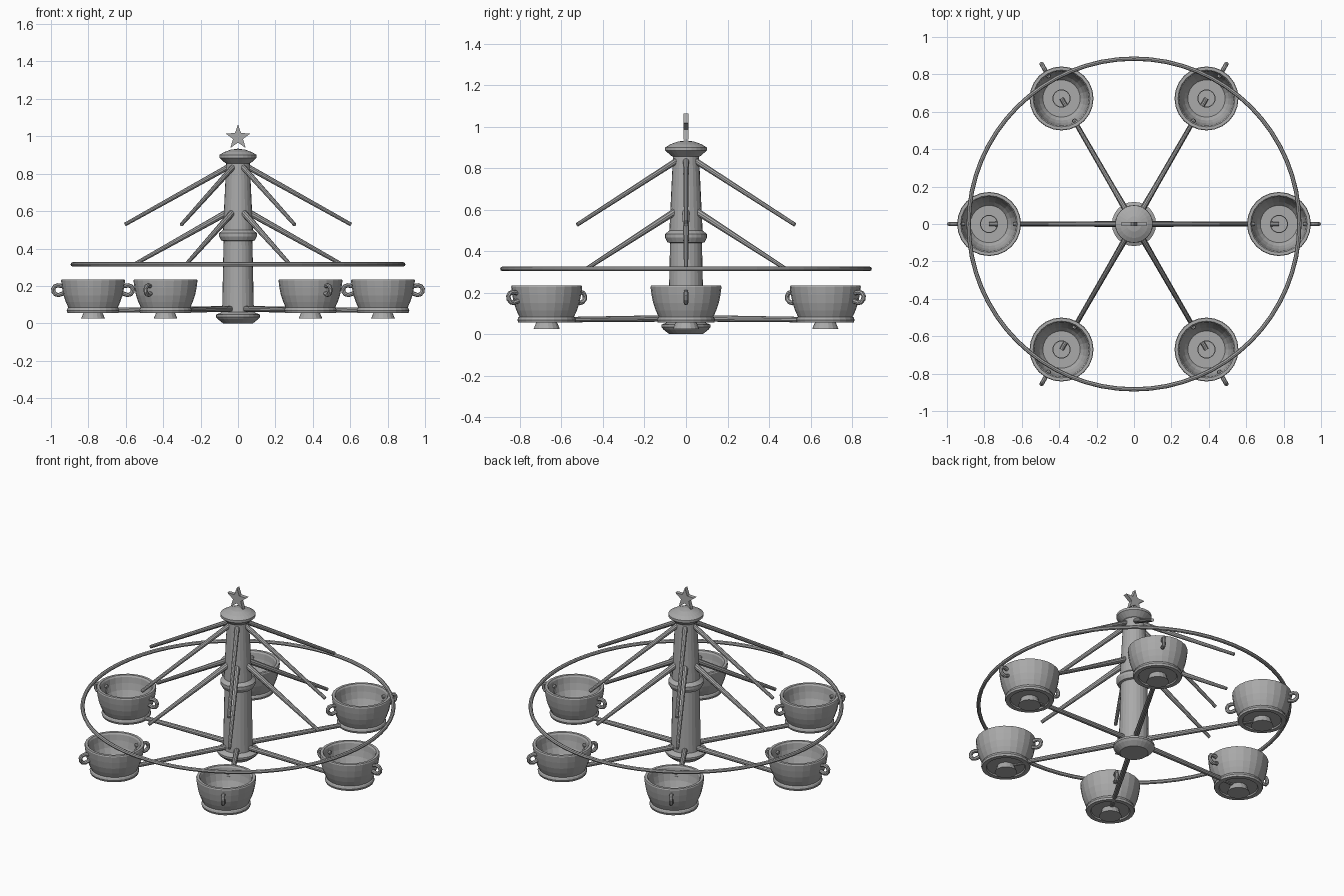
import bpy, bmesh
from math import cos, sin, pi, radians
from mathutils import Vector, Matrix

cube = bpy.data.objects.get("Cube")
if cube:
    bpy.data.objects.remove(cube)

ARMS = 6
CUP_R = 0.775

metal = bpy.data.materials.new("plain grey")
metal.use_nodes = True
metal.diffuse_color = (0.4, 0.4, 0.4, 1)
metal.node_tree.nodes["Principled BSDF"].inputs["Base Color"].default_value = (0.4, 0.4, 0.4, 1)


def add_object(name, mesh):
    obj = bpy.data.objects.new(name, mesh)
    bpy.context.collection.objects.link(obj)
    return obj


def finish(name, bm):
    bmesh.ops.remove_doubles(bm, verts=bm.verts, dist=1e-5)
    bmesh.ops.recalc_face_normals(bm, faces=bm.faces)
    mesh = bpy.data.meshes.new(name)
    bm.to_mesh(mesh)
    bm.free()
    mesh.materials.append(metal)
    return mesh


def lathe(name, profile, sides):
    """Spin an (r, z) profile around the z axis."""
    bm = bmesh.new()
    verts = [bm.verts.new((r, 0, z)) for r, z in profile]
    edges = [bm.edges.new(pair) for pair in zip(verts, verts[1:])]
    bmesh.ops.spin(bm, geom=verts + edges, cent=(0, 0, 0), axis=(0, 0, 1),
                   angle=2 * pi, steps=sides)
    return finish(name, bm)


def rod(name, start, end, r1, r2, sides=10):
    """Tapered rod between two points."""
    a, b = Vector(start), Vector(end)
    turn = (b - a).to_track_quat('Z', 'Y').to_matrix().to_4x4()
    bm = bmesh.new()
    bmesh.ops.create_cone(bm, cap_ends=True, segments=sides, radius1=r1, radius2=r2,
                          depth=(b - a).length,
                          matrix=Matrix.Translation((a + b) / 2) @ turn)
    return finish(name, bm)


def tube(name, path, radius, sides=8):
    """Round tube along a path lying in the xz plane."""
    bm = bmesh.new()
    pts = [Vector((x, 0, z)) for x, z in path]
    side = Vector((0, 1, 0))
    rings = []
    for i, p in enumerate(pts):
        along = (pts[min(i + 1, len(pts) - 1)] - pts[max(i - 1, 0)]).normalized()
        out = along.cross(side)
        rings.append([bm.verts.new(p + radius * (out * cos(2 * pi * k / sides)
                                                 + side * sin(2 * pi * k / sides)))
                      for k in range(sides)])
    for lower, upper in zip(rings, rings[1:]):
        for k in range(sides):
            n = (k + 1) % sides
            bm.faces.new((lower[k], lower[n], upper[n], upper[k]))
    bm.faces.new(rings[0])
    bm.faces.new(rings[-1])
    return finish(name, bm)


# Central column with foot, middle collar and domed cap
add_object("central_column", lathe("central_column", [
    (0, 0), (0.08, 0), (0.108, 0.022), (0.118, 0.034), (0.118, 0.046), (0.085, 0.06),
    (0.077, 0.44), (0.09, 0.443), (0.101, 0.465), (0.101, 0.482), (0.08, 0.5),
    (0.063, 0.855), (0.07, 0.858), (0.1, 0.885), (0.1, 0.9), (0.075, 0.915),
    (0.04, 0.928), (0, 0.934)], 24))

# Star on top
bm = bmesh.new()
outline = []
for i in range(10):
    r = 0.07 if i % 2 == 0 else 0.028
    a = pi / 2 + i * pi / 5
    outline.append(bm.verts.new((r * cos(a), -0.012, 0.994 + r * sin(a))))
front = bm.faces.new(outline)
back = bmesh.ops.extrude_face_region(bm, geom=[front])["geom"]
bmesh.ops.translate(bm, vec=(0, 0.024, 0),
                    verts=[v for v in back if isinstance(v, bmesh.types.BMVert)])
add_object("top_star", finish("top_star", bm))

# Large hoop
hoop = [(0.884 + 0.0115 * cos(k * pi / 4), 0.315 + 0.0115 * sin(k * pi / 4)) for k in range(9)]
add_object("hoop", lathe("hoop", hoop, 64))

# Parts shared by every arm
cup = lathe("cup", [
    (0.046, 0.092), (0.1, 0.092), (0.118, 0.115), (0.133, 0.15), (0.142, 0.19),
    (0.146, 0.225), (0.152, 0.235), (0.168, 0.235), (0.171, 0.228), (0.166, 0.19),
    (0.158, 0.15), (0.146, 0.115), (0.132, 0.084), (0.137, 0.08), (0.141, 0.068),
    (0.137, 0.056), (0.112, 0.056), (0.108, 0.064), (0.046, 0.064), (0.046, 0.092)], 24)
foot = lathe("cup_foot", [
    (0, 0.025), (0.064, 0.025), (0.05, 0.058), (0.05, 0.068), (0.044, 0.068),
    (0.044, 0.05), (0, 0.05)], 16)
handle = tube("cup_handle", [
    (0.13, 0.196), (0.165, 0.199), (0.188, 0.203), (0.204, 0.198), (0.213, 0.184),
    (0.211, 0.168), (0.2, 0.155), (0.185, 0.151), (0.165, 0.158), (0.13, 0.166)], 0.0115)
spoke = rod("spoke", (0.03, 0, 0.077), (CUP_R, 0, 0.069), 0.016, 0.0125)
upper_strut = rod("upper_strut", (0.045, 0, 0.84), (0.605, 0, 0.528), 0.015, 0.01)
lower_strut = rod("lower_strut", (0.045, 0, 0.6), (0.56, 0, 0.312), 0.018, 0.01)

# Six arms, each with struts, a spoke and a two-handled cup
for i in range(ARMS):
    turn = Matrix.Rotation(radians(360 / ARMS * i), 4, 'Z')
    out = turn @ Matrix.Translation((CUP_R, 0, 0))
    flip = out @ Matrix.Rotation(pi, 4, 'Z')
    for name, mesh, place in (
            ("spoke", spoke, turn), ("upper_strut", upper_strut, turn),
            ("lower_strut", lower_strut, turn), ("cup", cup, out), ("cup_foot", foot, out),
            ("outer_handle", handle, out), ("inner_handle", handle, flip)):
        add_object(f"{name}_{i + 1}", mesh).matrix_world = place
